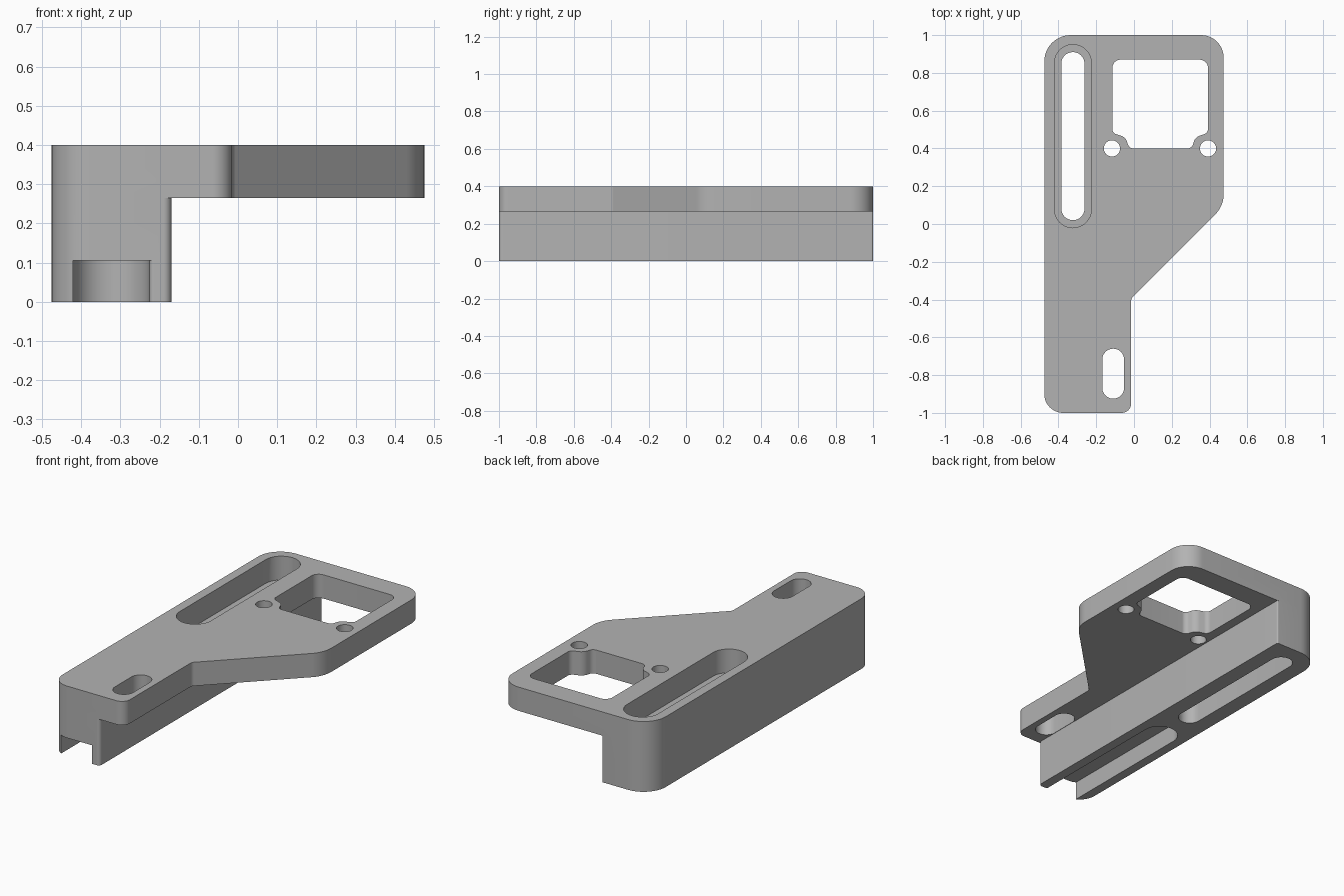
import bpy, bmesh, math
from mathutils import Vector

default_cube = bpy.data.objects.get("Cube")
if default_cube:
    bpy.data.objects.remove(default_cube)

TOP, UNDER = 0.4, 0.265          # plate top and underside
LEG_X = -0.3235                  # centre line of the leg slots

grey = bpy.data.materials.new("plain grey")
grey.use_nodes = True
colour = (0.45, 0.45, 0.45, 1)
grey.diffuse_color = colour
grey.node_tree.nodes["Principled BSDF"].inputs["Base Color"].default_value = colour


def rounded(corners, steps=12):
    """Outline from (x, y, radius) corners, each replaced by a tangent arc."""
    pts = []
    for i, (x, y, r) in enumerate(corners):
        p = Vector((x, y))
        a = (Vector(corners[i - 1][:2]) - p).normalized()
        b = (Vector(corners[(i + 1) % len(corners)][:2]) - p).normalized()
        if r == 0:
            pts.append(p)
            continue
        half = a.angle(b) / 2
        centre = p + (a + b).normalized() * (r / math.sin(half))
        start = p + a * (r / math.tan(half)) - centre
        end = p + b * (r / math.tan(half)) - centre
        sweep = math.pi - 2 * half
        for k in range(steps + 1):
            t = k / steps
            pts.append(centre + (start * math.sin((1 - t) * sweep)
                                 + end * math.sin(t * sweep)) / math.sin(sweep))
    return pts


def slot(x, y0, y1, r, steps=16):
    """Outline of a round-ended slot along y; a circle when y1 - y0 = 2r."""
    pts = []
    for cy, first in ((y1 - r, 0), (y0 + r, math.pi)):
        for k in range(steps + 1):
            a = first + math.pi * k / steps
            pts.append(Vector((x + r * math.cos(a), cy + r * math.sin(a))))
    return pts


def prism(name, outline, z0, z1):
    bm = bmesh.new()
    face = bm.faces.new([bm.verts.new((p.x, p.y, z0)) for p in outline])
    bmesh.ops.remove_doubles(bm, verts=bm.verts[:], dist=1e-5)
    moved = bmesh.ops.extrude_face_region(bm, geom=bm.faces[:], use_keep_orig=True)
    verts = [v for v in moved["geom"] if isinstance(v, bmesh.types.BMVert)]
    bmesh.ops.translate(bm, verts=verts, vec=(0, 0, z1 - z0))
    bmesh.ops.recalc_face_normals(bm, faces=bm.faces[:])
    mesh = bpy.data.meshes.new(name)
    bm.to_mesh(mesh)
    bm.free()
    mesh.materials.append(grey)
    ob = bpy.data.objects.new(name, mesh)
    bpy.context.scene.collection.objects.link(ob)
    return ob


# Plate with a narrow front arm and a wide back
bracket = prism("bracket", rounded([
    (-0.475, -1, 0.1), (-0.015, -1, 0.05), (-0.015, -0.395, 0.03),
    (0.475, 0.095, 0.157), (0.475, 1, 0.12), (-0.475, 1, 0.14)]), UNDER, TOP)

# Deep leg along the left edge
leg = prism("leg", rounded([
    (-0.475, -1, 0.1), (-0.17, -1, 0.02), (-0.17, 1, 0.008),
    (-0.475, 1, 0.14)]), 0, UNDER + 0.04)

# Window that curves around the two screw holes
window = rounded([
    (-0.115, 0.87, 0.045), (-0.115, 0.482, 0.03), (-0.045, 0.46, 0.05),
    (-0.025, 0.4, 0.03), (0.305, 0.4, 0.03), (0.325, 0.46, 0.05),
    (0.392, 0.482, 0.03), (0.392, 0.87, 0.045)])

# Pocket under the leg, open at the front with eased mouth corners
pocket = rounded([
    (LEG_X - 0.0975, -0.075, 0.097), (LEG_X - 0.0975, -1, 0.012),
    (LEG_X - 0.13, -1, 0), (LEG_X - 0.13, -1.1, 0),
    (LEG_X + 0.13, -1.1, 0), (LEG_X + 0.13, -1, 0),
    (LEG_X + 0.0975, -1, 0.012), (LEG_X + 0.0975, -0.075, 0.097)])

cutters = [
    prism("window_cutter", window, 0.1, 0.5),
    prism("pocket_cutter", pocket, -0.1, 0.105),
    prism("long_slot_cutter", slot(LEG_X, 0.02, 0.91, 0.0615), -0.1, 0.5),
    prism("long_recess_cutter", slot(LEG_X, -0.02, 0.95, 0.098), UNDER, 0.5),
    prism("front_slot_cutter", slot(-0.11, -0.925, -0.66, 0.058), 0.1, 0.5),
]
for x in (-0.117, 0.392):
    cutters.append(prism("screw_hole_cutter", slot(x, 0.357, 0.443, 0.043), 0.1, 0.5))

# Join the leg, then cut every opening
for ob, operation in [(leg, 'UNION')] + [(c, 'DIFFERENCE') for c in cutters]:
    mod = bracket.modifiers.new(ob.name, 'BOOLEAN')
    mod.operation, mod.solver, mod.object = operation, 'EXACT', ob
    ob.hide_render = True
bpy.context.view_layer.update()
evaluated = bracket.evaluated_get(bpy.context.evaluated_depsgraph_get())
result = bpy.data.meshes.new_from_object(evaluated)
bracket.modifiers.clear()
bracket.data = result
result.materials.clear()
result.materials.append(grey)
for poly in result.polygons:
    poly.material_index = 0
for ob in [leg] + cutters:
    bpy.data.objects.remove(ob)

# Smooth the round walls and keep the rims sharp
bpy.ops.object.select_all(action='DESELECT')
bracket.select_set(True)
bpy.context.view_layer.objects.active = bracket
bpy.ops.object.shade_smooth_by_angle(angle=math.radians(30))
